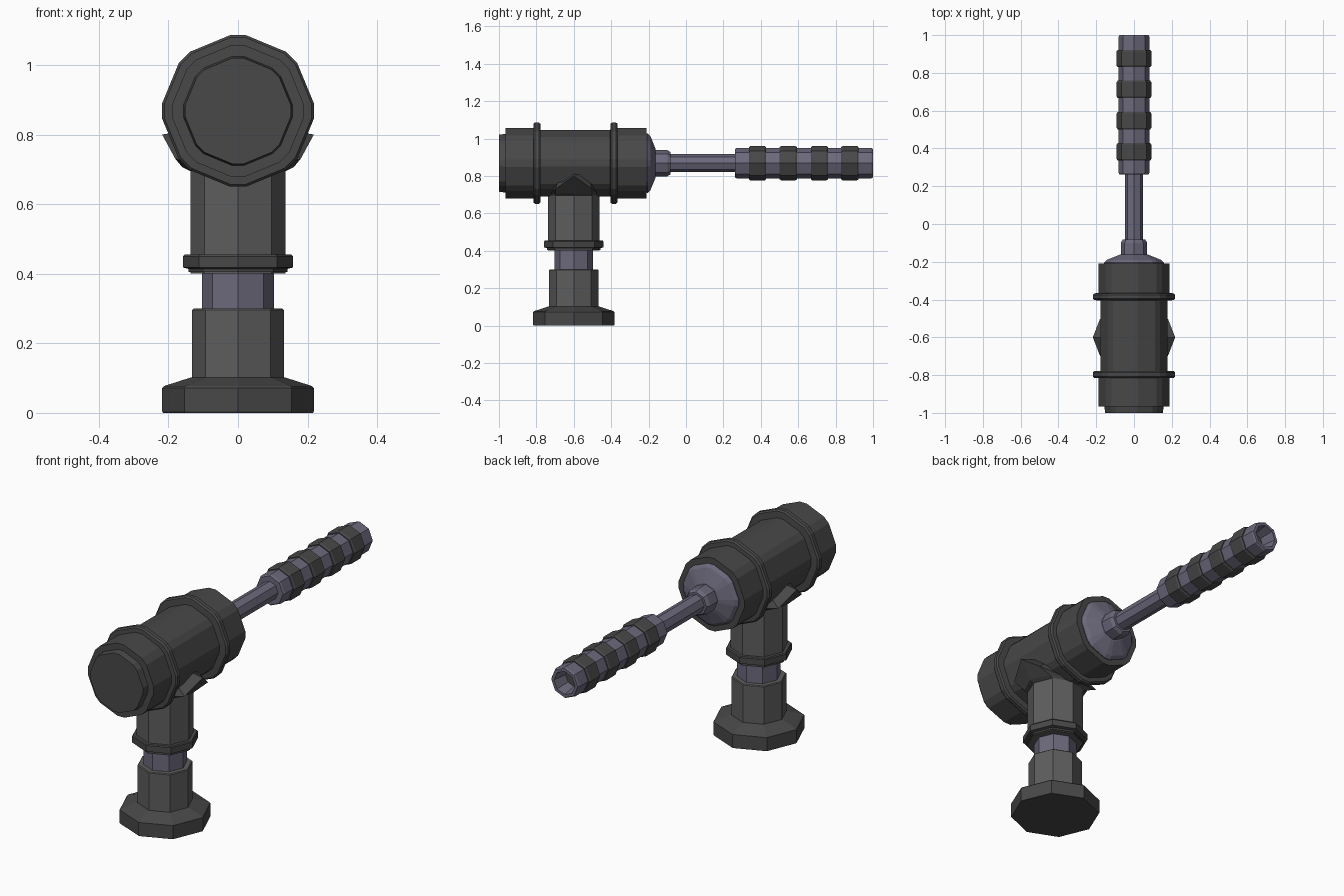
import bpy, bmesh
from math import sin, cos, radians

if "Cube" in bpy.data.objects:
    bpy.data.objects.remove(bpy.data.objects["Cube"])

ZC = 0.868      # height of the horizontal axis
YC = -0.6       # y of the upright column


def material(name, rgb):
    m = bpy.data.materials.new(name)
    m.diffuse_color = (*rgb, 1)
    m.use_nodes = True
    m.node_tree.nodes["Principled BSDF"].inputs["Base Color"].default_value = m.diffuse_color
    return m


DARK = material("dark_metal", (0.065, 0.065, 0.065))
GREY = material("grey_metal", (0.11, 0.11, 0.11))
STEEL = material("violet_steel", (0.15, 0.14, 0.20))

OCT = [radians(45 * i) for i in range(8)]
# octagon with clipped corners
CLIPPED = [radians(45 * i + d) for i in range(8) for d in (-6, 6)]


def skin(name, rings, mat):
    """Bridge rings of points, capping both ends."""
    bm = bmesh.new()
    loops = [[bm.verts.new(p) for p in ring] for ring in rings]
    n = len(loops[0])
    for a, b in zip(loops, loops[1:]):
        for i in range(n):
            j = (i + 1) % n
            bm.faces.new((a[i], a[j], b[j], b[i]))
    bm.faces.new(loops[0])
    bm.faces.new(loops[-1])
    bmesh.ops.recalc_face_normals(bm, faces=bm.faces)
    me = bpy.data.meshes.new(name)
    bm.to_mesh(me)
    bm.free()
    me.materials.append(mat)
    ob = bpy.data.objects.new(name, me)
    bpy.context.collection.objects.link(ob)
    return ob


def along_y(name, profile, mat, angles=OCT):
    return skin(name, [[(r * cos(a), y, ZC + r * sin(a)) for a in angles]
                       for r, y in profile], mat)


def upright(name, profile, mat):
    return skin(name, [[(r * cos(a), YC + r * sin(a), z) for a in OCT]
                       for r, z in profile], mat)


# horizontal body
along_y("body", [(.153, -1), (.158, -.965), (.19, -.965), (.19, -.80), (.178, -.79),
                 (.178, -.39), (.19, -.385), (.19, -.21), (.16, -.21)], DARK, CLIPPED)
for i, y in enumerate((-.797, -.385)):
    along_y(f"body_ring_{i}", [(.18, y - .02), (.212, y - .018), (.219, y - .01),
                               (.219, y + .01), (.212, y + .018), (.18, y + .02)],
            DARK, CLIPPED)

# rear cap, nut and rod
along_y("rear_cap", [(.15, -.24), (.16, -.205), (.145, -.19), (.075, -.162)], STEEL, CLIPPED)
along_y("rod_nut", [(.07, -.18), (.07, -.10), (.06, -.083), (.045, -.083)], STEEL)
along_y("rod", [(.048, -.10), (.048, .28)], STEEL)

# hollow grip with four bands
along_y("grip", [(.045, .262), (.076, .262), (.081, .27), (.081, .992), (.076, 1.0),
                 (.06, 1.0), (.045, .90)], STEEL)
for i, y in enumerate((.382, .547, .713, .876)):
    along_y(f"grip_band_{i}", [(.078, y - .046), (.086, y - .046), (.092, y - .038),
                               (.092, y + .038), (.086, y + .046), (.078, y + .046)], DARK)

# foot and column
upright("foot", [(.215, 0), (.218, .004), (.218, .072), (.213, .077), (.135, .102)], DARK)
upright("lower_column", [(.132, .09), (.132, .296), (.128, .30)], GREY)
upright("inner_post", [(.104, .28), (.104, .42)], STEEL)
upright("upper_column", [(.137, .40), (.137, .76)], GREY)
upright("collar", [(.130, .405), (.142, .405), (.142, .414), (.158, .418), (.158, .450),
                   (.154, .455), (.13, .455)], DARK)

# saddle wrapping the body on both sides
low, high = [], []
for a in OCT:
    c, s = cos(a), sin(a)
    k = abs(c)
    side = (c > .01) - (c < -.01)
    diag = .1 < k < .9
    low.append((side * (.115 if diag else .16), YC + .138 * s, .70 + .006 * k))
    high.append((side * (.18 if diag else .218), YC + .138 * s,
                 .73 if diag else .70 + .10 * k))
base = [(.137 * cos(a), YC + .137 * sin(a), .695) for a in OCT]
top = [(.1 * cos(a), YC + .1 * sin(a), .82) for a in OCT]
skin("saddle", [base, low, high, top], DARK)
